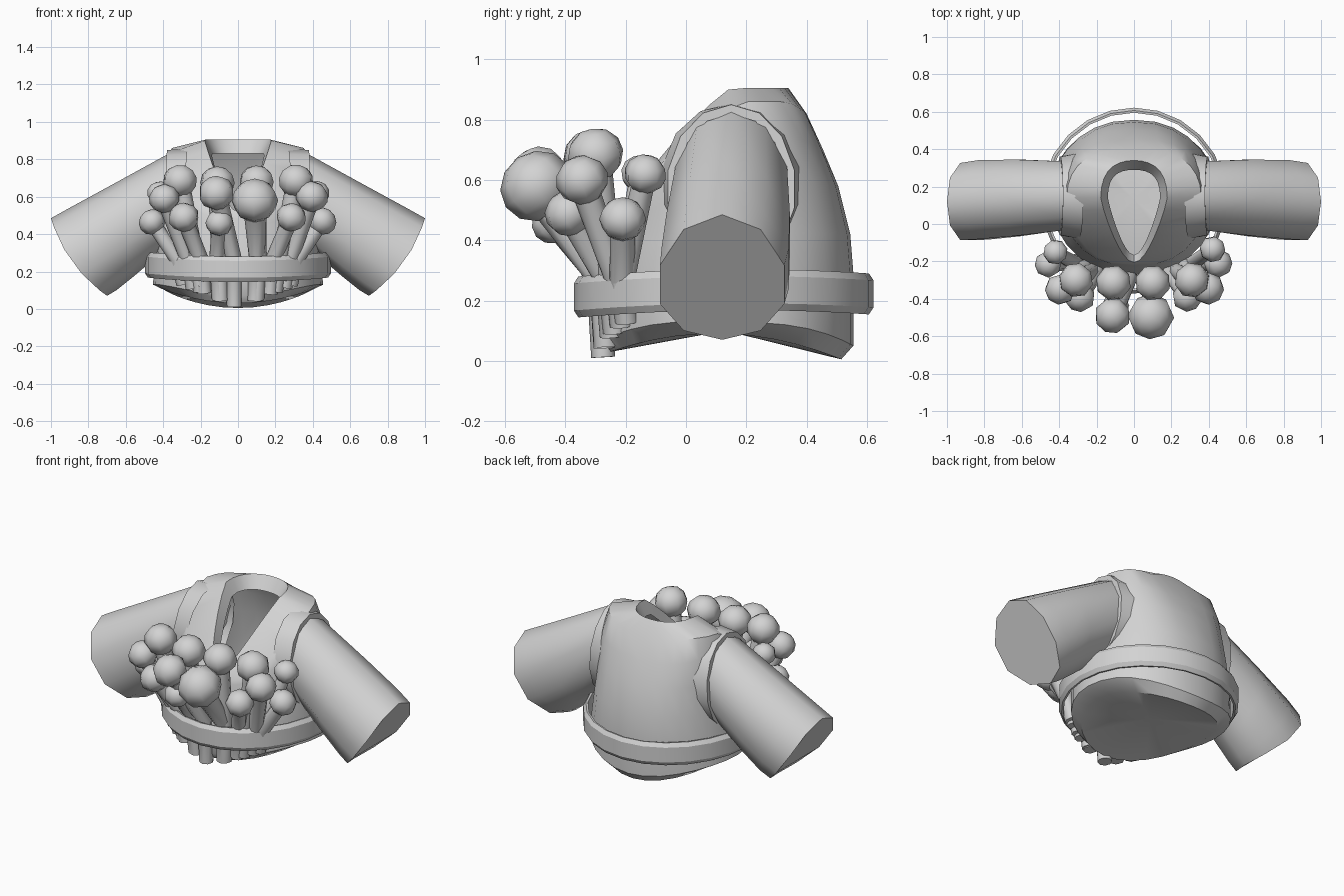
import bpy, bmesh, math
from mathutils import Vector

if "Cube" in bpy.data.objects:
    bpy.data.objects.remove(bpy.data.objects["Cube"])

grey = bpy.data.materials.new("plain_grey")
grey.diffuse_color = (0.65, 0.65, 0.65, 1)
grey.use_nodes = True
grey.node_tree.nodes["Principled BSDF"].inputs["Base Color"].default_value = grey.diffuse_color


def finish(name, bm, angle=40):
    """Turn a bmesh into a smooth-shaded object with sharp creases."""
    bmesh.ops.recalc_face_normals(bm, faces=bm.faces)
    me = bpy.data.meshes.new(name)
    bm.to_mesh(me)
    bm.free()
    me.materials.append(grey)
    me.shade_smooth()
    me.set_sharp_from_angle(angle=math.radians(angle))
    ob = bpy.data.objects.new(name, me)
    bpy.context.collection.objects.link(ob)
    return ob


def loft(bm, rings, cap_start=False, cap_end=False, closed=False):
    """Skin a list of point rings with quads."""
    vs = [[bm.verts.new(p) for p in r] for r in rings]
    n = len(vs[0])
    pairs = list(zip(vs, vs[1:])) + ([(vs[-1], vs[0])] if closed else [])
    for a, b in pairs:
        for i in range(n):
            j = (i + 1) % n
            bm.faces.new((a[i], a[j], b[j], b[i]))
    if cap_start:
        bm.faces.new(vs[0])
    if cap_end:
        bm.faces.new(vs[-1])
    return vs


def body_ring(front, side, back, taper=0.0, square=1.0, bend=2, top=9, n=28):
    """Ring through a front (y,z), side (x,y,z) and back (y,z) point."""
    def blend(f, s, b, c, q=2):
        return s + (b - f) / 2 * c + ((b + f) / 2 - s) * abs(c) ** q
    pts = []
    for i in range(n):
        t = 2 * math.pi * i / n
        c, sn = math.cos(t), math.sin(t)
        if abs(sn) < 1e-6:
            sn = 0
        x = side[0] * math.copysign(abs(sn) ** square, sn) * (1 - taper * max(0, -c))
        pts.append((x, blend(front[0], side[1], back[0], c),
                    min(top, blend(front[1], side[2], back[1], c, bend))))
    return pts


# Torso: tucked hem, rounded body, teardrop neckline with an inner rim
bm = bmesh.new()
vs = loft(bm, [
    body_ring((-.25, .03), (.37, .13, .09), (.515, .005)),
    body_ring((-.28, .07), (.455, .15, .13), (.555, .05), bend=3),
    body_ring((-.27, .25), (.445, .14, .25), (.557, .27), square=.9),
    body_ring((-.24, .38), (.42, .14, .42), (.545, .42), square=.85),
    body_ring((-.225, .45), (.40, .14, .58), (.505, .58), square=.8),
    body_ring((-.22, .48), (.39, .14, .73), (.455, .70), square=.75),
    body_ring((-.215, .50), (.36, .14, .835), (.40, .82), square=.75, top=.86),
    body_ring((-.205, .52), (.178, .14, .90), (.34, .905), .3, top=.905),
    body_ring((-.165, .47), (.14, .14, .82), (.29, .83), .3, top=.83),
])
# shallow closed underside
mid = bm.verts.new((0, .13, .10))
for i in range(28):
    bm.faces.new((mid, vs[0][i], vs[0][(i + 1) % 28]))
finish("torso", bm)


def arm_ring(s, top, bottom, yc, ry, n=10, bulge=0):
    """Slanted elliptical ring between a top and a bottom (x,z) point."""
    pts = []
    for i in range(n):
        t = 2 * math.pi * i / n
        k = (1 + math.cos(t)) / 2
        b = bulge * math.sin(t) ** 2
        pts.append((s * (bottom[0] + (top[0] - bottom[0]) * k + .8 * b),
                    yc + ry * math.sin(t),
                    bottom[1] + (top[1] - bottom[1]) * k - .6 * b))
    return pts


for s, side in ((-1, "left"), (1, "right")):
    # Sleeve with a closed cuff end
    bm = bmesh.new()
    loft(bm, [
        arm_ring(s, (.30, .85), (.34, .33), .15, .19),
        arm_ring(s, (.38, .825), (.41, .30), .15, .195),
        arm_ring(s, (.69, .655), (.55, .18), .14, .215),
        arm_ring(s, (.91, .535), (.65, .10), .13, .222, bulge=.02),
        arm_ring(s, (1.0, .485), (.70, .07), .12, .217, bulge=.045),
    ], cap_start=True, cap_end=True)
    finish("sleeve_" + side, bm, 45)
    # Raised shoulder edge around the armhole
    bm = bmesh.new()
    loft(bm, [
        arm_ring(s, (.27, .855), (.32, .32), .15, .235, 14),
        arm_ring(s, (.38, .85), (.41, .29), .15, .215, 14),
        arm_ring(s, (.38, .82), (.41, .31), .15, .185, 14),
    ])
    finish("armhole_edge_" + side, bm)

# Belt: a bevelled band standing slightly off the body
bm = bmesh.new()
profile = [(.47, -.066), (.482, -.068), (.497, -.045), (.497, .045),
           (.482, .068), (.47, .066)]
loft(bm, [body_ring((.125 - r, .212 + h), (r, .125, .236 + h),
                    (.125 + r, .222 + h), n=24)
          for r, h in profile], closed=True)
finish("belt", bm, 30)

# Mushrooms tucked behind the belt: cap x, y, z, radius, foot x
mushrooms = [
    (.09, -.495, .58, .12, .09), (-.115, -.49, .62, .094, -.02),
    (-.31, -.30, .685, .09, -.2), (.31, -.30, .685, .092, .2),
    (-.395, -.35, .59, .08, -.24), (.395, -.345, .60, .085, .25),
    (-.29, -.39, .49, .08, -.18), (.285, -.39, .49, .078, .17),
    (-.46, -.215, .465, .07, -.29), (.45, -.21, .47, .075, .28),
    (-.10, -.44, .46, .072, -.1),
    (-.11, -.315, .675, .092, -.09), (.10, -.315, .68, .092, .1),
    (-.42, -.15, .62, .065, -.29), (.42, -.135, .62, .068, .28),
]


def tube(bm, path, radii, n=8):
    rings = []
    for i, p in enumerate(path):
        d = (path[min(i + 1, len(path) - 1)] - path[max(i - 1, 0)]).normalized()
        u = d.cross(Vector((0, 1, 0))).normalized()
        v = d.cross(u)
        rings.append([p + radii[i] * (u * math.cos(2 * math.pi * k / n)
                                      + v * math.sin(2 * math.pi * k / n))
                      for k in range(n)])
    loft(bm, rings, True, True)


for i, (x, y, z, r, bx) in enumerate(mushrooms):
    cap = Vector((x, y, z))
    foot = Vector((bx, -.275 + 1.0 * bx * bx, .003 + .45 * abs(bx)))
    waist = Vector((bx * 1.12, -.29 + 1.0 * bx * bx, .27))
    # Stem
    bm = bmesh.new()
    tube(bm, [foot, waist, cap], [.04, .042, r * .55])
    finish("mushroom_stem_%02d" % (i + 1), bm, 50)
    # Rounded cap, tipped along its stem
    bm = bmesh.new()
    bmesh.ops.create_uvsphere(bm, u_segments=8, v_segments=6, radius=r)
    rot = (cap - waist).to_track_quat('Z', 'Y')
    for v in bm.verts:
        v.co = cap + rot @ Vector((v.co.x * 1.04, v.co.y * 1.04, v.co.z * .95))
    finish("mushroom_cap_%02d" % (i + 1), bm, 60)
